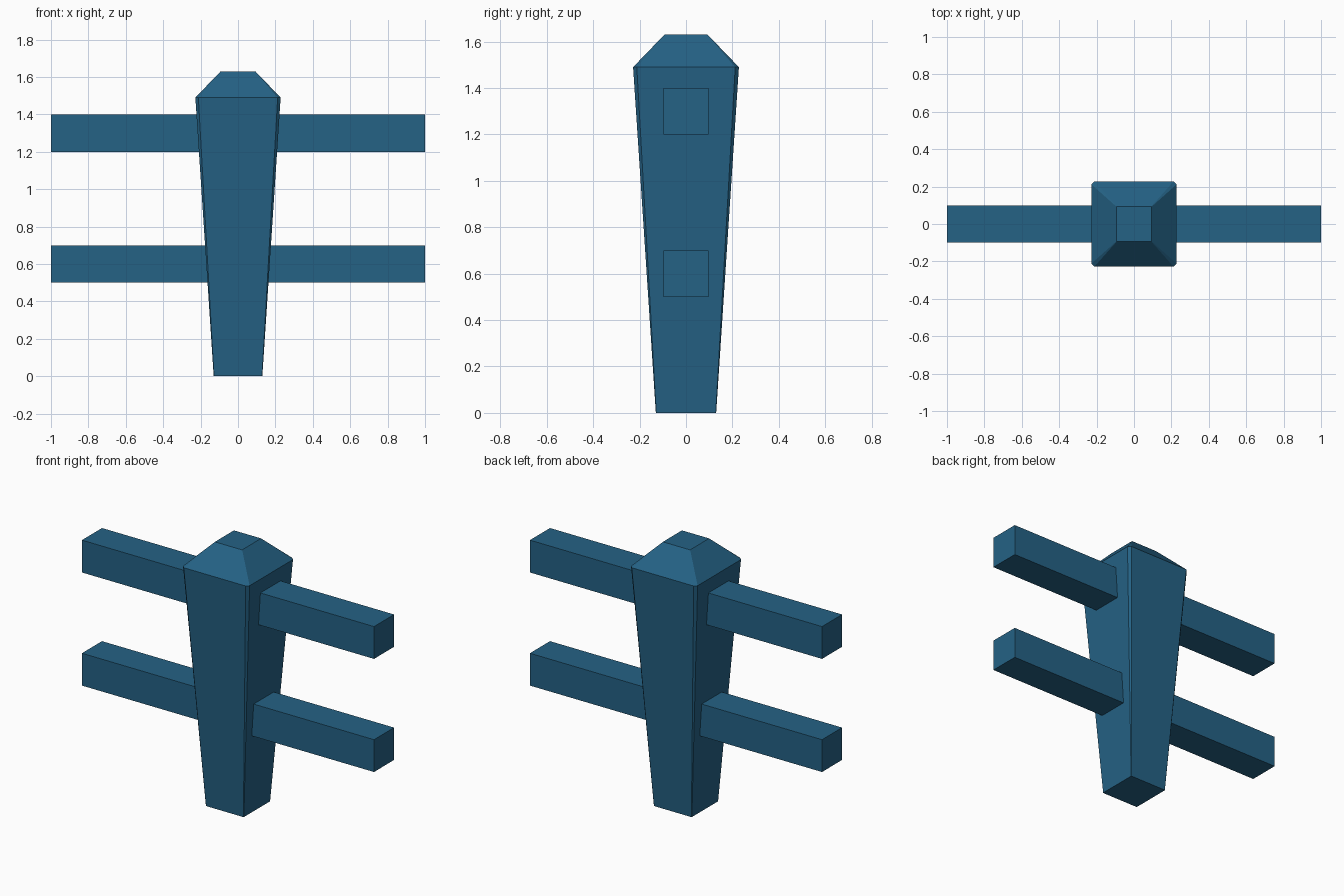
import bpy
import bmesh

if "Cube" in bpy.data.objects:
    bpy.data.objects.remove(bpy.data.objects["Cube"])

blue = bpy.data.materials.new("fence blue")
blue.diffuse_color = (0.018, 0.122, 0.235, 1)
blue.use_nodes = True
blue.node_tree.nodes["Principled BSDF"].inputs["Base Color"].default_value = blue.diffuse_color


def finish(name, bm):
    bmesh.ops.recalc_face_normals(bm, faces=bm.faces)
    mesh = bpy.data.meshes.new(name)
    bm.to_mesh(mesh)
    bm.free()
    mesh.materials.append(blue)
    obj = bpy.data.objects.new(name, mesh)
    bpy.context.collection.objects.link(obj)
    return obj


def square_ring(bm, half, cut, z):
    """Square outline with cut corners, eight points."""
    a, b = half, half - cut
    pts = [(a, -b), (a, b), (b, a), (-b, a), (-a, b), (-a, -b), (-b, -a), (b, -a)]
    return [bm.verts.new((x, y, z)) for x, y in pts]


# Tapered post with corner chamfers that fade out downwards, and a sloped cap
bm = bmesh.new()
rings = [square_ring(bm, *r) for r in
         [(0.13, 0.002, 0), (0.228, 0.016, 1.49), (0.093, 0.001, 1.63)]]
for low, high in zip(rings, rings[1:]):
    for i in range(8):
        j = (i + 1) % 8
        bm.faces.new((low[i], low[j], high[j], high[i]))
bm.faces.new(rings[0])
bm.faces.new(rings[-1])
finish("post", bm)

# Two horizontal rails through the post
for name, z in (("lower_rail", 0.6), ("upper_rail", 1.3)):
    bm = bmesh.new()
    bmesh.ops.create_cube(bm, size=1)
    bmesh.ops.scale(bm, vec=(2, 0.196, 0.2), verts=bm.verts)
    finish(name, bm).location.z = z
